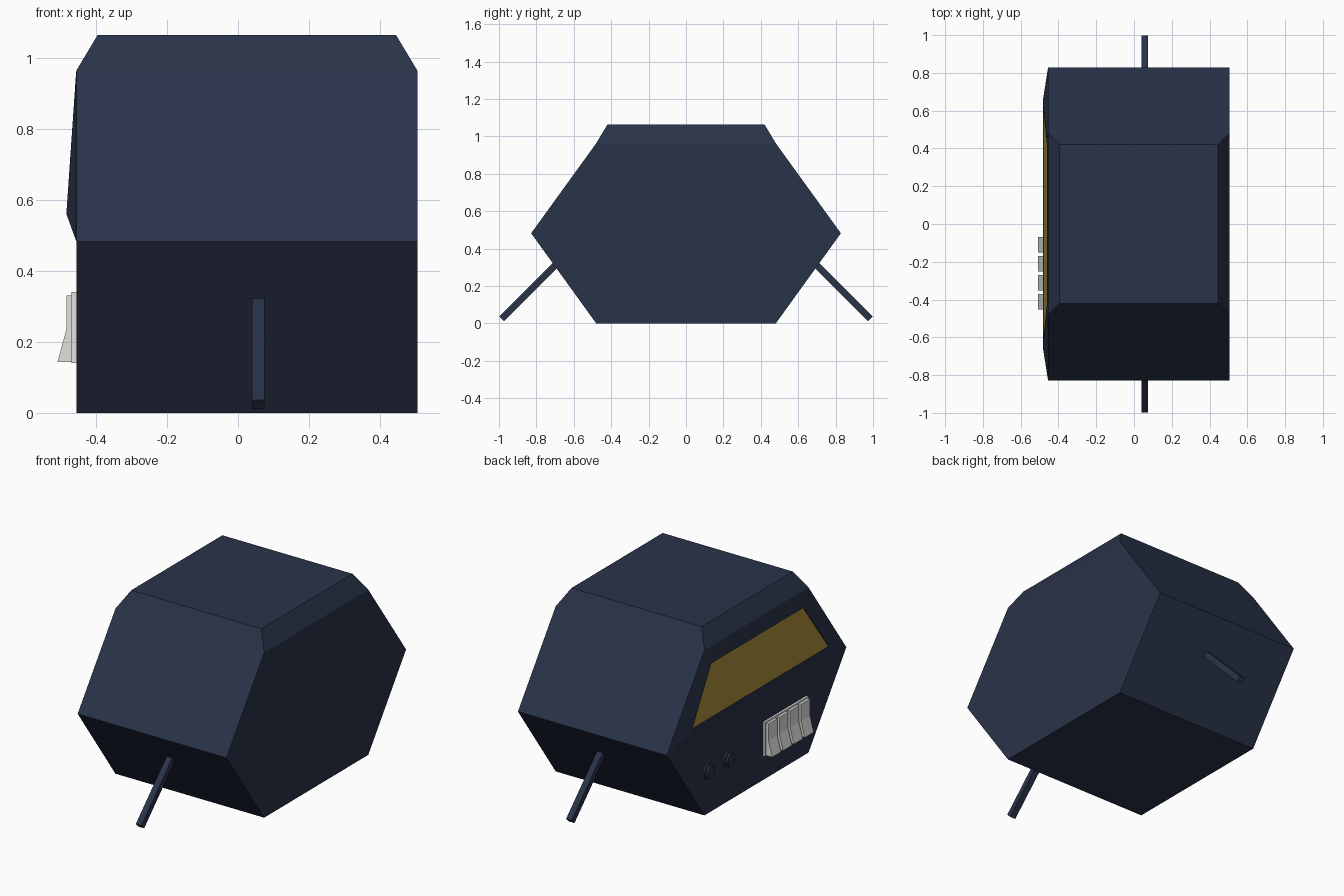
import bpy, bmesh, math
from mathutils import Matrix, Vector

if "Cube" in bpy.data.objects:
    bpy.data.objects.remove(bpy.data.objects["Cube"])

XL, XR = -0.455, 0.505  # left (control) side and right side of the case


def material(name, rgb):
    m = bpy.data.materials.new(name)
    m.diffuse_color = (*rgb, 1)
    m.use_nodes = True
    m.node_tree.nodes["Principled BSDF"].inputs["Base Color"].default_value = m.diffuse_color
    return m


NAVY = material("navy casing", (0.022, 0.033, 0.066))
AMBER = material("amber screen", (0.42, 0.29, 0.05))
GREY = material("light grey keys", (0.75, 0.75, 0.74))


def finish(name, bm, *mats):
    bmesh.ops.recalc_face_normals(bm, faces=bm.faces[:])
    me = bpy.data.meshes.new(name)
    bm.to_mesh(me)
    bm.free()
    for m in mats:
        me.materials.append(m)
    ob = bpy.data.objects.new(name, me)
    bpy.context.collection.objects.link(ob)
    return ob


def loft(bm, loops):
    """Skin a list of point loops, cap both ends, return the last cap."""
    rings = [[bm.verts.new(p) for p in lp] for lp in loops]
    n = len(rings[0])
    for a, b in zip(rings, rings[1:]):
        for i in range(n):
            j = (i + 1) % n
            bm.faces.new((a[i], a[j], b[j], b[i]))
    bm.faces.new(rings[0][::-1])
    return bm.faces.new(rings[-1])


def rect(z, hy, inset=0.0):
    return [(XL + inset, -hy, z), (XR - inset, -hy, z),
            (XR - inset, hy, z), (XL + inset, hy, z)]


def box(name, x0, x1, y0, y1, z0, z1, mat):
    bm = bmesh.new()
    loft(bm, [[(x0, y0, z), (x1, y0, z), (x1, y1, z), (x0, y1, z)] for z in (z0, z1)])
    return finish(name, bm, mat)


# Hexagonal case with a bevelled lid
bm = bmesh.new()
loft(bm, [rect(0, 0.48), rect(0.482, 0.828), rect(0.963, 0.48), rect(1.063, 0.42, 0.06)])
bmesh.ops.dissolve_limit(bm, angle_limit=0.01, verts=bm.verts[:], edges=bm.edges[:])
finish("case", bm, NAVY)


# Sloping screen surround with a slightly sunken screen
def trapezoid(yb, zb, yt, zt, x_of):
    return [(x_of(z), y, z) for y, z in ((yb, zb), (yt, zt), (-yt, zt), (-yb, zb))]


def slope(z):
    return -0.483 + (z - 0.56) * 0.07


bm = bmesh.new()
cap = loft(bm, [
    trapezoid(0.63, 0.566, 0.425, 0.868, lambda z: XL + 0.015),
    trapezoid(0.827, 0.483, 0.48, 0.962, lambda z: XL - 0.0003),
    trapezoid(0.65, 0.56, 0.44, 0.877, slope),
    trapezoid(0.632, 0.567, 0.426, 0.868, slope),
    trapezoid(0.63, 0.568, 0.425, 0.867, lambda z: slope(z) + 0.005)])
cap.material_index = 1
finish("screen_surround", bm, NAVY, AMBER)

# Row of four flared keys on a backing plate
box("key_plate", XL - 0.013, XL + 0.01, -0.46, -0.06, 0.14, 0.34, GREY)
profile = [(-0.46, 0.331), (-0.483, 0.331), (-0.483, 0.235), (-0.508, 0.143), (-0.46, 0.143)]
for i in range(4):
    y = -0.07 - 0.1 * i
    bm = bmesh.new()
    loft(bm, [[(x, yy, z) for x, z in profile] for yy in (y, y - 0.082)])
    finish(f"key_{i + 1}", bm, GREY)

# Two stepped round knobs
for i, y in enumerate((0.45, 0.265)):
    bm = bmesh.new()
    steps = ((0.01, 0.045), (-0.011, 0.045), (-0.011, 0.034), (-0.024, 0.034))
    loft(bm, [[(XL + dx, y + r * math.cos(a), 0.248 + r * math.sin(a))
               for a in (math.tau * k / 24 for k in range(24))] for dx, r in steps])
    finish(f"knob_{i + 1}", bm, NAVY)

# Slanted support bars at front and back
for name, s in (("front_leg", -1), ("back_leg", 1)):
    foot, root = Vector((0.057, s * 0.985, 0.024)), Vector((0.057, s * 0.66, 0.349))
    bm = bmesh.new()
    bmesh.ops.create_cube(bm, size=1)
    rot = (root - foot).to_track_quat('Z', 'X').to_matrix().to_4x4()
    size = Matrix.Diagonal((0.036, 0.036, (root - foot).length, 1))
    bm.transform(Matrix.Translation((foot + root) / 2) @ rot @ size)
    finish(name, bm, NAVY)
